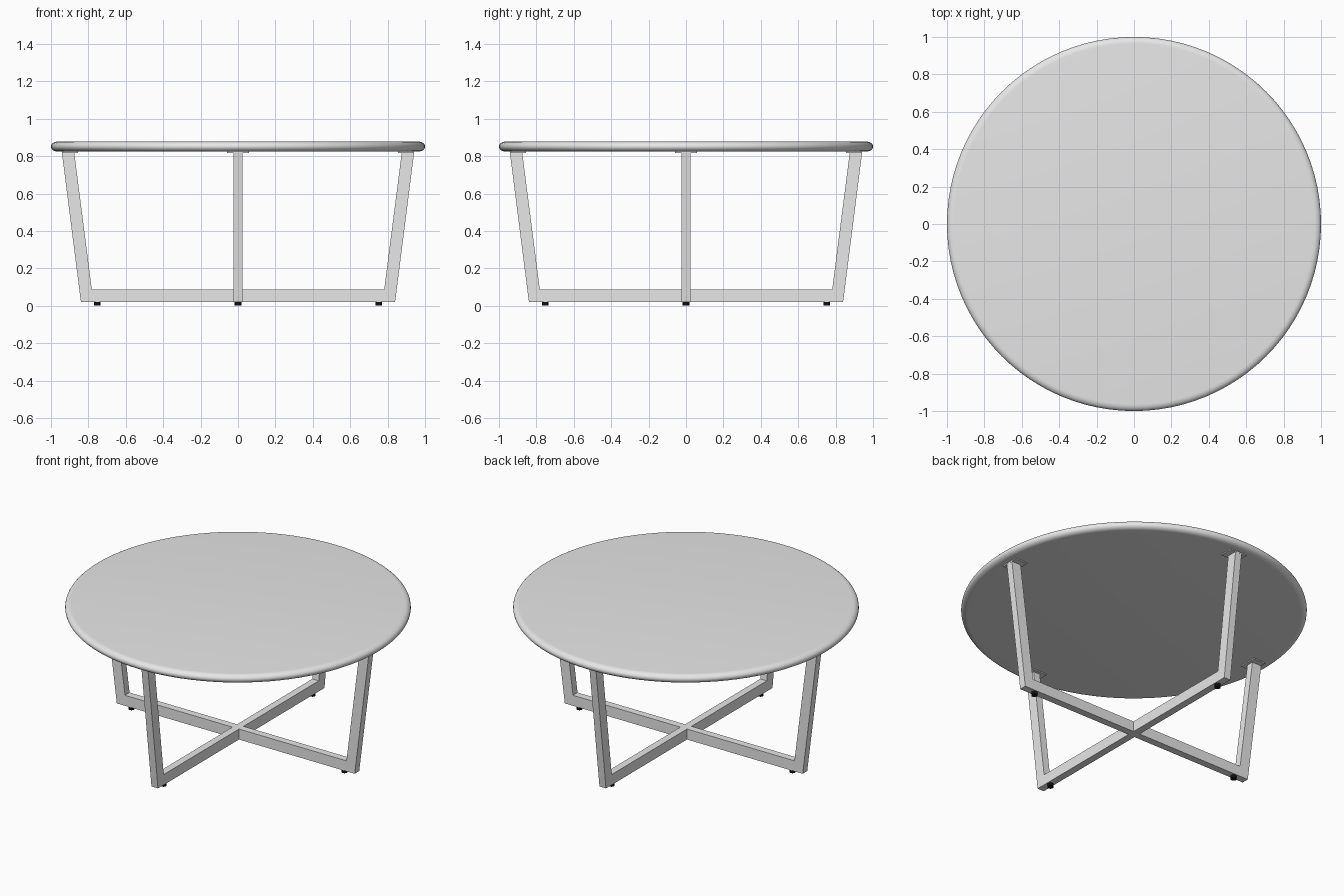
import bpy, bmesh, math
from mathutils import Matrix

if "Cube" in bpy.data.objects:
    bpy.data.objects.remove(bpy.data.objects["Cube"])


def material(name, value):
    m = bpy.data.materials.new(name)
    m.diffuse_color = (value, value, value, 1)
    m.use_nodes = True
    m.node_tree.nodes["Principled BSDF"].inputs["Base Color"].default_value = m.diffuse_color
    return m


GREY = material("light grey", 0.8)
BLACK = material("black", 0.005)
HALF = 0.023          # half width of the square tube
LOW, BAR_TOP, LEG_TOP = 0.021, 0.088, 0.822


def finish(name, bm, mat, turn=0.0):
    bmesh.ops.recalc_face_normals(bm, faces=bm.faces)
    bm.transform(Matrix.Rotation(turn, 4, 'Z'))
    mesh = bpy.data.meshes.new(name)
    bm.to_mesh(mesh)
    bm.free()
    mesh.materials.append(mat)
    ob = bpy.data.objects.new(name, mesh)
    bpy.context.collection.objects.link(ob)
    return ob


def smooth(ob, angle):
    bpy.ops.object.select_all(action='DESELECT')
    ob.select_set(True)
    bpy.context.view_layer.objects.active = ob
    bpy.ops.object.shade_smooth_by_angle(angle=math.radians(angle))


def prism(name, outline, half, turn=0.0):
    """Extrude an x-z outline evenly to both sides along y, then turn it about z."""
    bm = bmesh.new()
    face = bm.faces.new([bm.verts.new((x, -half, z)) for x, z in outline])
    ext = bmesh.ops.extrude_face_region(bm, geom=[face])
    verts = [g for g in ext["geom"] if isinstance(g, bmesh.types.BMVert)]
    bmesh.ops.translate(bm, verts=verts, vec=(0, 2 * half, 0))
    return finish(name, bm, GREY, turn)


# Round tabletop with a rounded rim, spun from a half profile
rim = [(0.0, 0.878)]
for i in range(13):
    a = math.pi / 2 - math.pi * i / 12
    rim.append((0.964 + 0.036 * math.cos(a), 0.851 + 0.027 * math.sin(a)))
rim.append((0.0, 0.824))
bm = bmesh.new()
pts = [bm.verts.new((r, 0, z)) for r, z in rim]
edges = [bm.edges.new(p) for p in zip(pts, pts[1:])]
bmesh.ops.spin(bm, geom=pts + edges, cent=(0, 0, 0), axis=(0, 0, 1),
               angle=2 * math.pi, steps=96)
bmesh.ops.remove_doubles(bm, verts=bm.verts, dist=1e-5)
smooth(finish("tabletop", bm, GREY), 40)

# Long floor bar, mitred at both ends
prism("floor_bar_long", [(-0.84, LOW), (0.84, LOW), (0.782, BAR_TOP), (-0.782, BAR_TOP)], HALF)

for k in range(4):
    turn = k * math.pi / 2
    # Half bars that butt against the long bar
    if k % 2:
        prism(f"floor_bar_half_{k}", [(HALF, LOW), (0.84, LOW), (0.782, BAR_TOP), (HALF, BAR_TOP)],
              HALF, turn)
    # Leaning leg
    prism(f"leg_{k}", [(0.84, LOW), (0.942, LEG_TOP), (0.876, LEG_TOP), (0.782, BAR_TOP)],
          HALF, turn)
    # Mounting plate under the tabletop
    prism(f"mounting_plate_{k}", [(0.856, 0.817), (0.942, 0.817), (0.942, 0.827), (0.856, 0.827)],
          0.058, turn)
    # Small round foot
    bm = bmesh.new()
    bmesh.ops.create_cone(bm, cap_ends=True, segments=24, radius1=0.018, radius2=0.018, depth=0.023,
                          matrix=Matrix.Translation((0.752, 0, 0.0115)))
    smooth(finish(f"foot_{k}", bm, BLACK, turn), 40)
